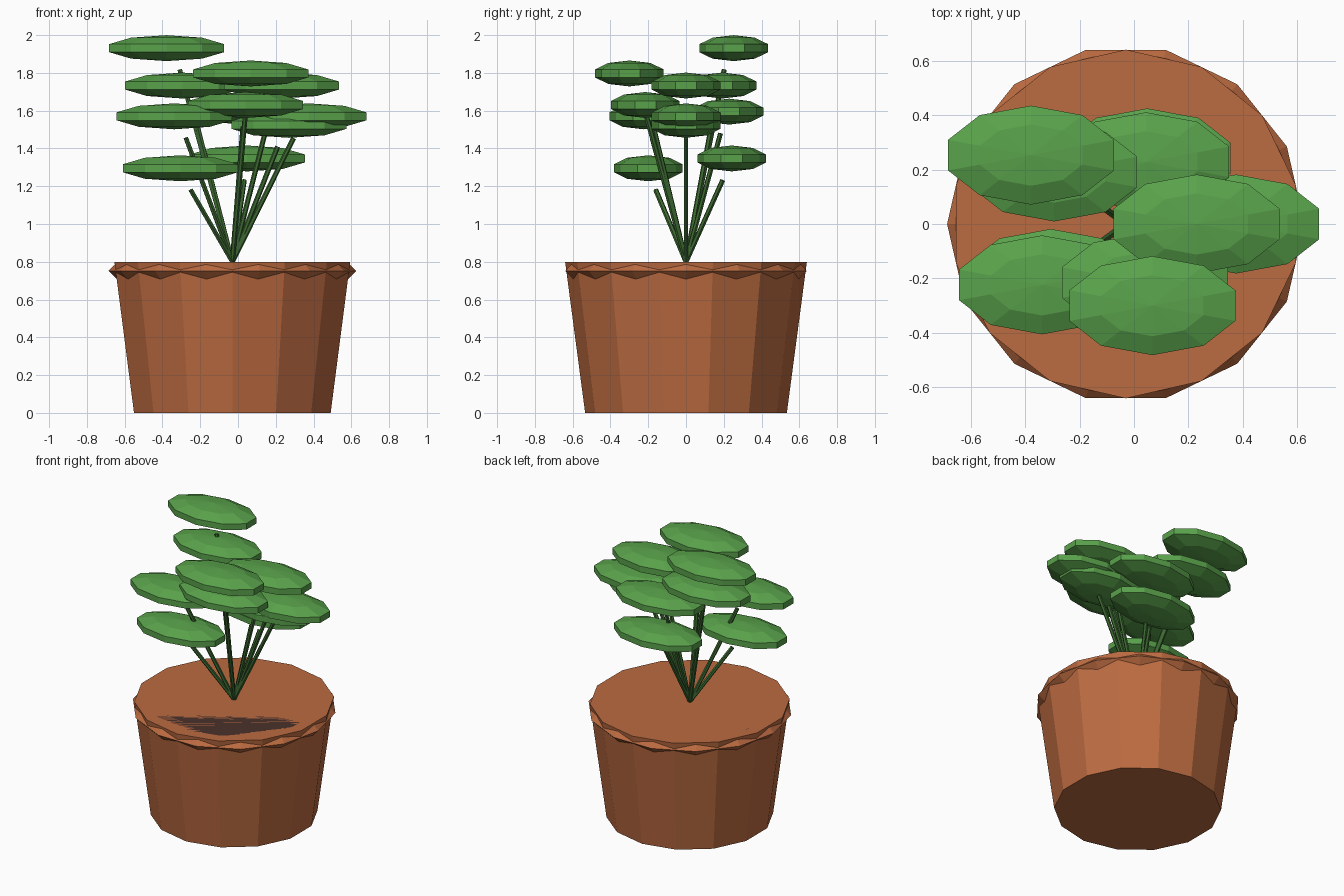
import bpy, math
from mathutils import Vector

if "Cube" in bpy.data.objects:
    bpy.data.objects.remove(bpy.data.objects["Cube"])

CX = -0.03          # pot axis
TOP = 0.8           # pot height


def material(name, rgb):
    m = bpy.data.materials.new(name)
    m.diffuse_color = (*rgb, 1)
    m.use_nodes = True
    m.node_tree.nodes["Principled BSDF"].inputs["Base Color"].default_value = m.diffuse_color
    return m


TERRACOTTA = material("terracotta", (0.50, 0.147, 0.052))
SOIL = material("dark_soil", (0.068, 0.032, 0.024))
STEM = material("stem_green", (0.045, 0.14, 0.03))
LEAF = material("leaf_green", (0.10, 0.36, 0.07))


def finish(name, mat):
    ob = bpy.context.object
    ob.name = ob.data.name = name
    ob.data.materials.append(mat)
    return ob


# Tapered 14-sided pot
bpy.ops.mesh.primitive_cone_add(vertices=14, radius1=0.534, radius2=0.64,
                                depth=TOP, location=(CX, 0, TOP / 2))
finish("pot", TERRACOTTA)

# Faceted rim band, half sunk into the pot wall
bpy.ops.mesh.primitive_torus_add(major_segments=14, minor_segments=4,
                                 major_radius=0.613, minor_radius=0.043,
                                 location=(CX, 0, 0.752))
finish("pot_rim", TERRACOTTA)

# Soil plug, flush with the top of the pot
bpy.ops.mesh.primitive_cylinder_add(vertices=14, radius=0.56, depth=0.05,
                                    location=(CX, 0, TOP - 0.025))
finish("soil", SOIL)

# Leaves: (direction step of 72 degrees, distance from axis, height)
leaves = [
    (0, 0.26, 1.733), (0, 0.405, 1.57), (0, 0.30, 1.525),
    (1, 0.255, 1.347), (1, 0.24, 1.595),
    (2, 0.43, 1.931), (2, 0.325, 1.733),
    (3, 0.38, 1.57), (3, 0.34, 1.295),
    (4, 0.315, 1.797), (4, 0.226, 1.63),
]
base = Vector((CX, 0, TOP))
for i, (step, r, z) in enumerate(leaves, 1):
    a = step * math.tau / 5
    out = Vector((math.cos(a), math.sin(a), 0)) * r

    # Straight stem, ending just short of its leaf
    tip = base + out * 0.8
    tip.z = z - 0.115
    d = tip - base
    bpy.ops.mesh.primitive_cylinder_add(vertices=6, radius=0.0135, depth=d.length,
                                        location=(base + tip) / 2,
                                        rotation=d.to_track_quat('Z', 'Y').to_euler())
    finish(f"stem_{i}", STEM)

    # Flattened faceted leaf pad
    bpy.ops.mesh.primitive_uv_sphere_add(segments=10, ring_count=5, radius=1,
                                         location=(CX + out.x, out.y, z))
    leaf = finish(f"leaf_{i}", LEAF)
    # orient so that two corners point along y
    for v in leaf.data.vertices:
        x, y = v.co.x, v.co.y
        ang = math.radians(18) if max(abs(p.co.x) for p in leaf.data.vertices) > 0.94 else 0
        break
    leaf.rotation_euler = (0, 0, 0)
    sx, sy, sz = 0.337, 0.191, 0.0686
    for v in leaf.data.vertices:
        x, y = v.co.x, v.co.y
        c, s = math.cos(ang), math.sin(ang)
        v.co = ((x * c - y * s) * sx, (x * s + y * c) * sy, v.co.z * sz)
